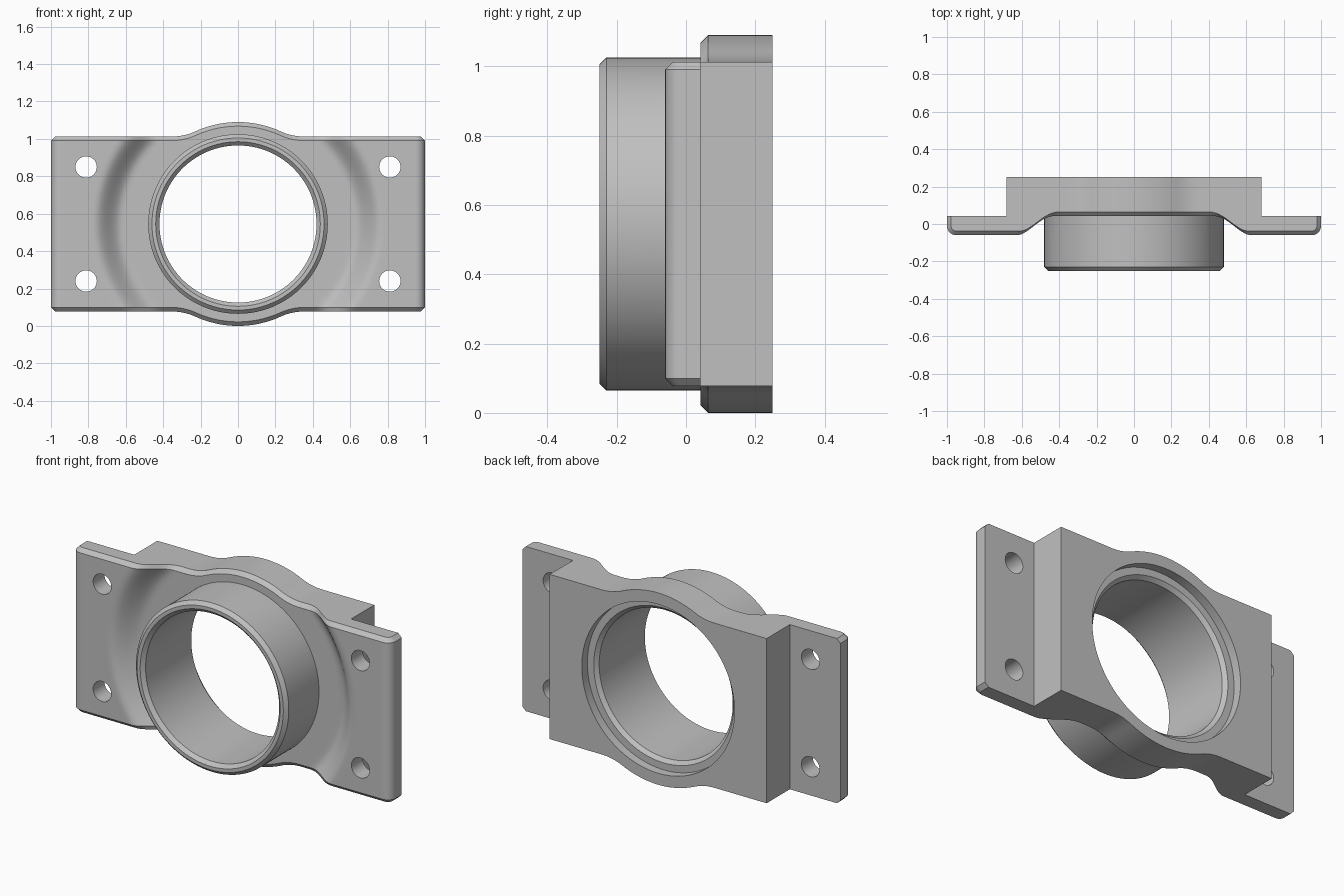
import bpy, bmesh, math

if "Cube" in bpy.data.objects:
    bpy.data.objects.remove(bpy.data.objects["Cube"])

MID = 0.545                   # height of the bore axis
FRONT, FLOOR, SEAT, BACK = -0.06, 0.042, 0.042, 0.25
HALF, BULGE, BLEND = 0.468, 0.545, 0.3
CHAMFER, FILLET = 0.022, 0.05

grey = bpy.data.materials.new("cast_grey")
grey.use_nodes = True
colour = (0.53, 0.53, 0.53, 1)
grey.diffuse_color = colour
grey.node_tree.nodes["Principled BSDF"].inputs["Base Color"].default_value = colour


def make_object(name, bm):
    bmesh.ops.recalc_face_normals(bm, faces=bm.faces)
    mesh = bpy.data.meshes.new(name)
    bm.to_mesh(mesh)
    bm.free()
    mesh.materials.append(grey)
    obj = bpy.data.objects.new(name, mesh)
    bpy.context.collection.objects.link(obj)
    return obj


def half_height(x):
    """Flat edge with a round bulge blended in by concave fillets."""
    x = abs(x)
    centre = math.sqrt((BULGE + BLEND) ** 2 - (HALF + BLEND) ** 2)
    if x < centre * BULGE / (BULGE + BLEND):
        return math.sqrt(BULGE ** 2 - x * x)
    if x < centre:
        return HALF + BLEND - math.sqrt(BLEND ** 2 - (centre - x) ** 2)
    return HALF


def dish(x, z):
    """Depth added to the front by the round recess."""
    t = min(1, max(0, (0.77 - math.hypot(x, z)) / 0.15))
    return (FLOOR - FRONT) * t * t * (3 - 2 * t)


def build_body():
    # Stations across the front: x, y and outward normal
    corner = 1 - FILLET
    arc = []
    for i in range(9):
        a = math.pi / 2 * i / 8
        arc.append((corner + FILLET * math.cos(a), FRONT + FILLET - FILLET * math.sin(a),
                    math.cos(a), -math.sin(a)))
    right_end = [(1, BACK, 1, 0)] + arc
    steps = 104
    flat = [(corner * (1 - 2 * i / steps), FRONT, 0, -1) for i in range(1, steps)]
    left_end = [(-x, y, -nx, ny) for x, y, nx, ny in reversed(right_end)]
    stations = right_end + flat + left_end

    bm = bmesh.new()
    columns = []
    rows = 48
    for x, y, nx, ny in stations:
        h = half_height(x)

        def rim(side):
            px, py = x - nx * CHAMFER, y - ny * CHAMFER
            depth = dish(x, h) if ny == -1 else 0
            return [(px, BACK, MID + side * h), (px, py + depth, MID + side * h)]

        pts = rim(-1)
        for j in range(rows + 1):
            z = (h - CHAMFER) * (2 * j / rows - 1)
            pts.append((x, y + (dish(x, z) if ny == -1 else 0), MID + z))
        pts += reversed(rim(1))
        columns.append([bm.verts.new(p) for p in pts])
    for a, b in zip(columns, columns[1:]):
        for j in range(len(a) - 1):
            bm.faces.new((a[j], a[j + 1], b[j + 1], b[j]))
    bmesh.ops.remove_doubles(bm, verts=bm.verts, dist=1e-5)
    # Close the flat back
    bmesh.ops.holes_fill(bm, edges=[e for e in bm.edges if e.is_boundary], sides=0)
    return make_object("bearing_bracket", bm)


def revolve(name, profile, x=0, z=MID, segments=128):
    """Solid turned around the y direction from (radius, y) points."""
    bm = bmesh.new()
    rings = []
    for r, y in profile:
        rings.append([bm.verts.new((x + r * math.cos(math.tau * i / segments), y,
                                    z + r * math.sin(math.tau * i / segments)))
                      for i in range(segments)])
    for a, b in zip(rings, rings[1:]):
        for i in range(segments):
            k = (i + 1) % segments
            bm.faces.new((a[i], a[k], b[k], b[i]))
    bm.faces.new(rings[0])
    bm.faces.new(rings[-1])
    return make_object(name, bm)


def box(name, x0, x1, y0, y1, z0, z1):
    bm = bmesh.new()
    bmesh.ops.create_cube(bm, size=1)
    for v in bm.verts:
        v.co = (x1 if v.co.x > 0 else x0, y1 if v.co.y > 0 else y0, z1 if v.co.z > 0 else z0)
    return make_object(name, bm)


def combine(target, tool, operation):
    mod = target.modifiers.new(tool.name, "BOOLEAN")
    mod.operation = operation
    mod.solver = "EXACT"
    mod.object = tool
    bpy.context.view_layer.objects.active = target
    bpy.ops.object.modifier_apply(modifier=mod.name)
    bpy.data.objects.remove(tool)


body = build_body()

# Mounting ears: clear the material behind them and drill the bolt holes
for side in (-1, 1):
    ends = sorted((side * 0.682, side * 1.2))
    combine(body, box("ear_clearance", *ends, SEAT, 0.5, -0.2, 1.3), "DIFFERENCE")
    for dz in (-0.305, 0.305):
        hole = revolve("bolt_hole", [(0.057, -0.3), (0.057, 0.3)], side * 0.812, MID + dz, 48)
        combine(body, hole, "DIFFERENCE")

# Projecting collar
collar = revolve("collar", [(0.46, -0.25), (0.48, -0.23), (0.48, 0.15)])
combine(body, collar, "UNION")

# Through bore with chamfered mouth and rear counterbore
bore = revolve("bore", [(0.46, -0.27), (0.44, -0.25), (0.42, -0.23), (0.42, 0.18),
                        (0.44, 0.2), (0.48, 0.2), (0.48, 0.3)])
combine(body, bore, "DIFFERENCE")

bpy.ops.object.select_all(action="DESELECT")
body.select_set(True)
bpy.context.view_layer.objects.active = body
bpy.ops.object.shade_smooth_by_angle(angle=math.radians(30))
